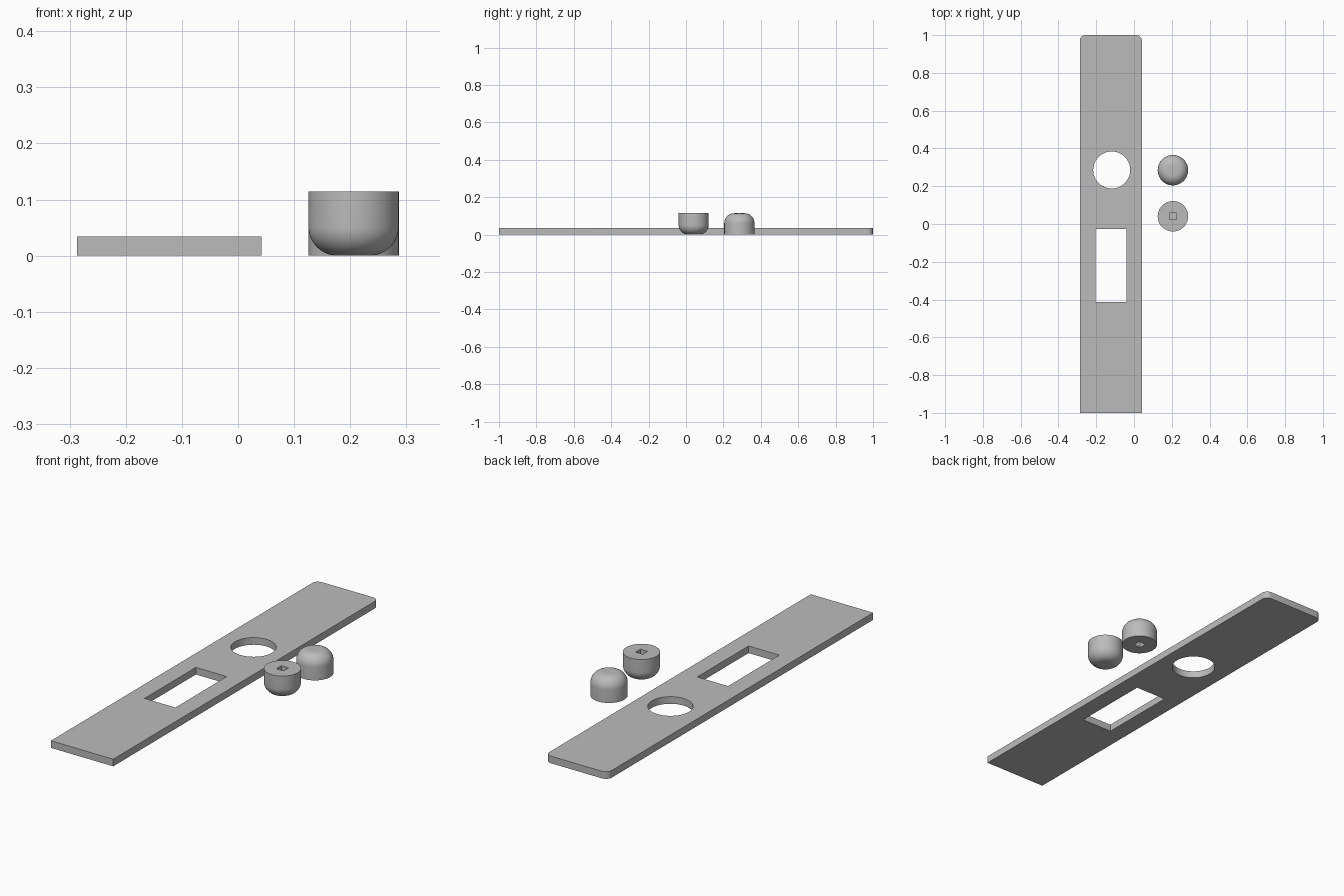
import bpy, bmesh, math
from mathutils import Matrix, Vector

if "Cube" in bpy.data.objects:
    bpy.data.objects.remove(bpy.data.objects["Cube"], do_unlink=True)

grey = bpy.data.materials.new("plain grey")
grey.use_nodes = True
COLOUR = (0.5, 0.5, 0.5, 1)
grey.diffuse_color = COLOUR
grey.node_tree.nodes["Principled BSDF"].inputs["Base Color"].default_value = COLOUR


def finish(bm, name):
    bmesh.ops.recalc_face_normals(bm, faces=bm.faces)
    mesh = bpy.data.meshes.new(name)
    bm.to_mesh(mesh)
    bm.free()
    obj = bpy.data.objects.new(name, mesh)
    bpy.context.collection.objects.link(obj)
    mesh.materials.append(grey)
    return obj


def box(name, low, high):
    low, high = Vector(low), Vector(high)
    bm = bmesh.new()
    bmesh.ops.create_cube(bm, size=1)
    bmesh.ops.scale(bm, vec=high - low, verts=bm.verts)
    bmesh.ops.translate(bm, vec=(low + high) / 2, verts=bm.verts)
    return finish(bm, name)


def activate(obj):
    bpy.ops.object.select_all(action="DESELECT")
    obj.select_set(True)
    bpy.context.view_layer.objects.active = obj


def cut(obj, cutter):
    activate(obj)
    mod = obj.modifiers.new("cut", "BOOLEAN")
    mod.operation, mod.solver, mod.object = "DIFFERENCE", "EXACT", cutter
    bpy.ops.object.modifier_apply(modifier=mod.name)
    bpy.data.objects.remove(cutter, do_unlink=True)


def smooth(obj):
    activate(obj)
    bpy.ops.object.shade_smooth_by_angle(angle=math.radians(30))


# Panel: long flat bar with the two back corners rounded
THICK = 0.034
panel = box("panel", (-0.287, -1, 0), (0.042, 1, THICK))
bm = bmesh.new()
bm.from_mesh(panel.data)
corners = [e for e in bm.edges if all(v.co.y > 0.9 for v in e.verts)
           and abs(e.verts[0].co.z - e.verts[1].co.z) > 0.01]
bmesh.ops.bevel(bm, geom=corners, offset=0.03, segments=8, profile=0.5, affect="EDGES")
bm.to_mesh(panel.data)
bm.free()

# Rectangular window and round hole through the panel
cut(panel, box("window_cutter", (-0.204, -0.413, -0.1), (-0.041, -0.026, 0.1)))
bm = bmesh.new()
bmesh.ops.create_cone(bm, cap_ends=True, segments=64, radius1=0.098, radius2=0.098, depth=0.3,
                      matrix=Matrix.Translation((-0.118, 0.286, 0)))
cut(panel, finish(bm, "hole_cutter"))
smooth(panel)

# Knobs: turned cylinders with a rounded end and a square shaft socket
RADIUS, HEIGHT, FILLET = 0.0805, 0.114, 0.052


def knob(name, y, flipped):
    arc = [math.radians(90 * i / 12) for i in range(13)]
    profile = [(0, 0), (RADIUS, 0)]
    profile += [(RADIUS - FILLET + FILLET * math.cos(a), HEIGHT - FILLET + FILLET * math.sin(a))
                for a in arc]
    profile.append((0, HEIGHT))
    bm = bmesh.new()
    verts = [bm.verts.new((r, 0, z)) for r, z in profile]
    edges = [bm.edges.new(pair) for pair in zip(verts, verts[1:])]
    bmesh.ops.spin(bm, geom=verts + edges, cent=(0, 0, 0), axis=(0, 0, 1),
                   angle=math.tau, steps=64, use_duplicate=False)
    bmesh.ops.remove_doubles(bm, verts=bm.verts, dist=0.0001)
    obj = finish(bm, name)
    cut(obj, box("socket_cutter", (-0.0185, -0.0185, -0.05), (0.0185, 0.0185, 0.07)))
    if flipped:
        obj.data.transform(Matrix.Translation((0, 0, HEIGHT)) @ Matrix.Rotation(math.pi, 4, "X"))
    obj.location = (0.206, y, 0)
    smooth(obj)


knob("upright_knob", 0.285, False)
knob("upturned_knob", 0.041, True)
